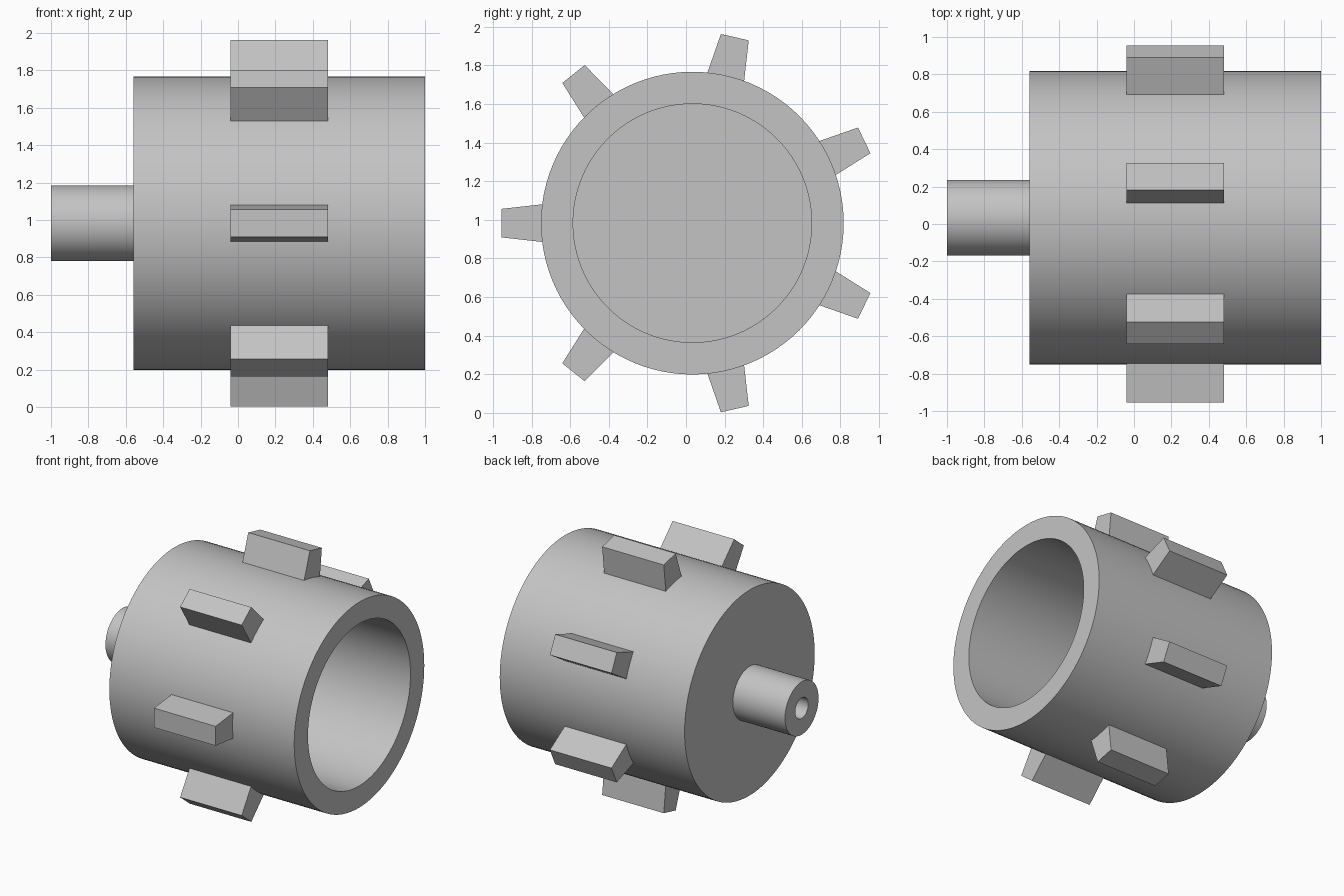
import bpy, bmesh, math
from mathutils import Matrix, Vector

cube = bpy.data.objects.get("Cube")
if cube:
    bpy.data.objects.remove(cube, do_unlink=True)

CENTRE = Vector((0, 0.033, 0.983))   # axle line, running along x
SEGMENTS = 96
TEETH = 7

grey = bpy.data.materials.new("plain grey")
grey.use_nodes = True
colour = (0.55, 0.55, 0.55, 1)
grey.diffuse_color = colour
grey.node_tree.nodes["Principled BSDF"].inputs["Base Color"].default_value = colour


def finish(name, bm, smooth=False):
    """Turn a bmesh into an object placed on the axle line."""
    bmesh.ops.recalc_face_normals(bm, faces=bm.faces)
    mesh = bpy.data.meshes.new(name)
    bm.to_mesh(mesh)
    bm.free()
    mesh.materials.append(grey)
    obj = bpy.data.objects.new(name, mesh)
    obj.location = CENTRE
    bpy.context.collection.objects.link(obj)
    if smooth:
        bpy.ops.object.select_all(action='DESELECT')
        obj.select_set(True)
        bpy.context.view_layer.objects.active = obj
        bpy.ops.object.shade_smooth_by_angle(angle=math.radians(30))
    return obj


def lathe(name, profile):
    """Spin an (x, radius) profile around the x axis."""
    bm = bmesh.new()
    verts = [bm.verts.new((x, 0, r)) for x, r in profile]
    edges = [bm.edges.new(pair) for pair in zip(verts, verts[1:])]
    bmesh.ops.spin(bm, geom=verts + edges, cent=(0, 0, 0), axis=(1, 0, 0),
                   angle=math.tau, steps=SEGMENTS)
    bmesh.ops.remove_doubles(bm, verts=bm.verts, dist=0.0005)
    return finish(name, bm, smooth=True)


# Hollow drum with its bored shaft stub, open towards +x
lathe("drum_and_shaft", [
    (-0.56, 0), (-0.56, 0.078), (-1.0, 0.078), (-1.0, 0.202),
    (-0.56, 0.202), (-0.56, 0.784), (1.0, 0.784), (1.0, 0.618),
    (-0.4, 0.618), (-0.4, 0),
])

# Tapered teeth around the drum, the first one pointing to the front
for i in range(TEETH):
    bm = bmesh.new()
    section = [(-0.1, 0.755), (0.1, 0.755), (0.074, 0.988), (-0.074, 0.988)]
    face = bm.faces.new([bm.verts.new((-0.04, w, r)) for w, r in section])
    side = bmesh.ops.extrude_face_region(bm, geom=[face])
    moved = [v for v in side["geom"] if isinstance(v, bmesh.types.BMVert)]
    bmesh.ops.translate(bm, verts=moved, vec=(0.52, 0, 0))
    turn = Matrix.Rotation(math.pi / 2 + i * math.tau / TEETH, 3, 'X')
    bmesh.ops.rotate(bm, verts=bm.verts, cent=(0, 0, 0), matrix=turn)
    finish(f"tooth_{i + 1}", bm)
